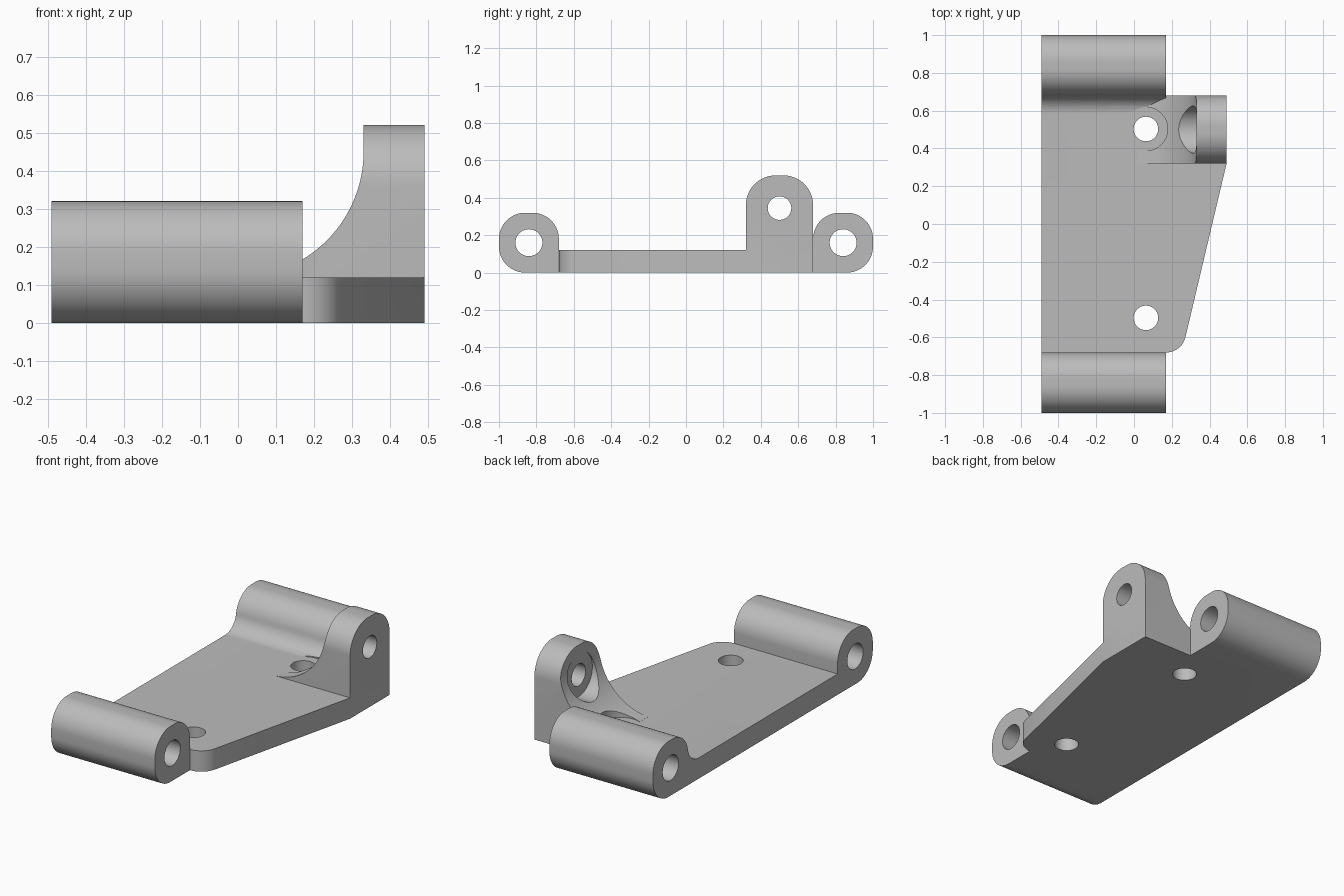
import bpy, bmesh
from math import sin, cos, radians, asin, degrees, sqrt
from mathutils import Vector

if "Cube" in bpy.data.objects:
    bpy.data.objects.remove(bpy.data.objects["Cube"], do_unlink=True)

grey = bpy.data.materials.new("plain grey")
grey.use_nodes = True
grey.diffuse_color = (0.5, 0.5, 0.5, 1)
grey.node_tree.nodes["Principled BSDF"].inputs["Base Color"].default_value = (0.5, 0.5, 0.5, 1)


def arc(cx, cy, r, start, end, n=16):
    angles = [radians(start + (end - start) * i / n) for i in range(n + 1)]
    return [(cx + r * cos(a), cy + r * sin(a)) for a in angles]


def extrude(name, outline, axis, low, high):
    """Prism of a 2D outline; the outline lies in the two other axes, in order."""
    place = {"x": lambda u, v: (low, u, v),
             "y": lambda u, v: (u, low, v),
             "z": lambda u, v: (u, v, low)}[axis]
    bm = bmesh.new()
    face = bm.faces.new([bm.verts.new(place(u, v)) for u, v in outline])
    grown = bmesh.ops.extrude_face_region(bm, geom=[face])
    shift = Vector([(high - low) * (axis == a) for a in "xyz"])
    bmesh.ops.translate(bm, vec=shift,
                        verts=[g for g in grown["geom"] if isinstance(g, bmesh.types.BMVert)])
    bmesh.ops.recalc_face_normals(bm, faces=bm.faces)
    mesh = bpy.data.meshes.new(name)
    bm.to_mesh(mesh)
    bm.free()
    mesh.materials.append(grey)
    obj = bpy.data.objects.new(name, mesh)
    bpy.context.collection.objects.link(obj)
    return obj


def rod(name, u, v, r, axis, low, high):
    return extrude(name, arc(u, v, r, 0, 360, 64)[:-1], axis, low, high)


def combine(target, tool, operation):
    mod = target.modifiers.new(tool.name, "BOOLEAN")
    mod.operation, mod.object, mod.solver = operation, tool, "EXACT"
    bpy.context.view_layer.objects.active = target
    bpy.ops.object.modifier_apply(modifier=mod.name)
    bpy.data.objects.remove(tool, do_unlink=True)


# Base: plate with a barrel at each end, the rear one blended into the plate
thick, r, blend = 0.12, 0.14, 0.10
blend_z = thick + blend
tilt = degrees(asin((blend_z - 0.18) / (r + blend)))
blend_y = 0.82 - sqrt((r + blend) ** 2 - (blend_z - 0.18) ** 2)
side = (arc(-0.86, r, r, 270, 180) + arc(-0.86, 0.18, r, 180, 90)
        + arc(-0.82, 0.18, r, 90, 0) + [(-0.68, thick)]
        + arc(blend_y, blend_z, blend, -90, -tilt)
        + arc(0.82, 0.18, r, 180 - tilt, 90)[1:]
        + arc(0.86, 0.18, r, 90, 0) + arc(0.86, r, r, 0, -90))
bracket = extrude("bracket", side, "x", -0.49, 0.17)

# Tapered wing of the plate
wing = [(0, -0.68)] + arc(0.17, -0.575, 0.105, -90, -13.4) + [(0.49, 0.32), (0.49, 0.68), (0, 0.68)]
combine(bracket, extrude("wing", wing, "z", 0, thick), "UNION")

# Upright lug with a concave gusset and a rounded top
gusset = arc(0, 0.45, 0.33, -87, 0, 32) + [(0.33, 0.52), (0.49, 0.52), (0.49, 0), (0.017, 0)]
lug = extrude("lug", gusset, "y", 0.32, 0.68)
rounding = [(0.32, -0.1)] + arc(0.48, 0.36, 0.16, 180, 90) + arc(0.52, 0.36, 0.16, 90, 0) + [(0.68, -0.1)]
combine(lug, extrude("lug_rounding", rounding, "x", -0.1, 0.6), "INTERSECT")
combine(bracket, lug, "UNION")

# Flat seat around the rear screw hole, and the recess in the lug
combine(bracket, rod("screw_seat", 0.063, 0.503, 0.115, "z", thick, 0.3), "DIFFERENCE")
combine(bracket, rod("lug_recess", 0.5, 0.345, 0.125, "x", -0.1, 0.334), "DIFFERENCE")

# Bores through the barrels, the lug and the plate
for y in (-0.84, 0.84):
    combine(bracket, rod("barrel_bore", y, 0.16, 0.072, "x", -0.6, 0.3), "DIFFERENCE")
combine(bracket, rod("lug_bore", 0.5, 0.345, 0.063, "x", 0.2, 0.6), "DIFFERENCE")
for y in (-0.497, 0.503):
    combine(bracket, rod("screw_hole", 0.063, y, 0.065, "z", -0.1, 0.2), "DIFFERENCE")

# Smooth the curved walls, keep the edges crisp
bpy.ops.object.select_all(action="DESELECT")
bracket.select_set(True)
bpy.context.view_layer.objects.active = bracket
bpy.ops.object.shade_smooth_by_angle(angle=radians(25))
